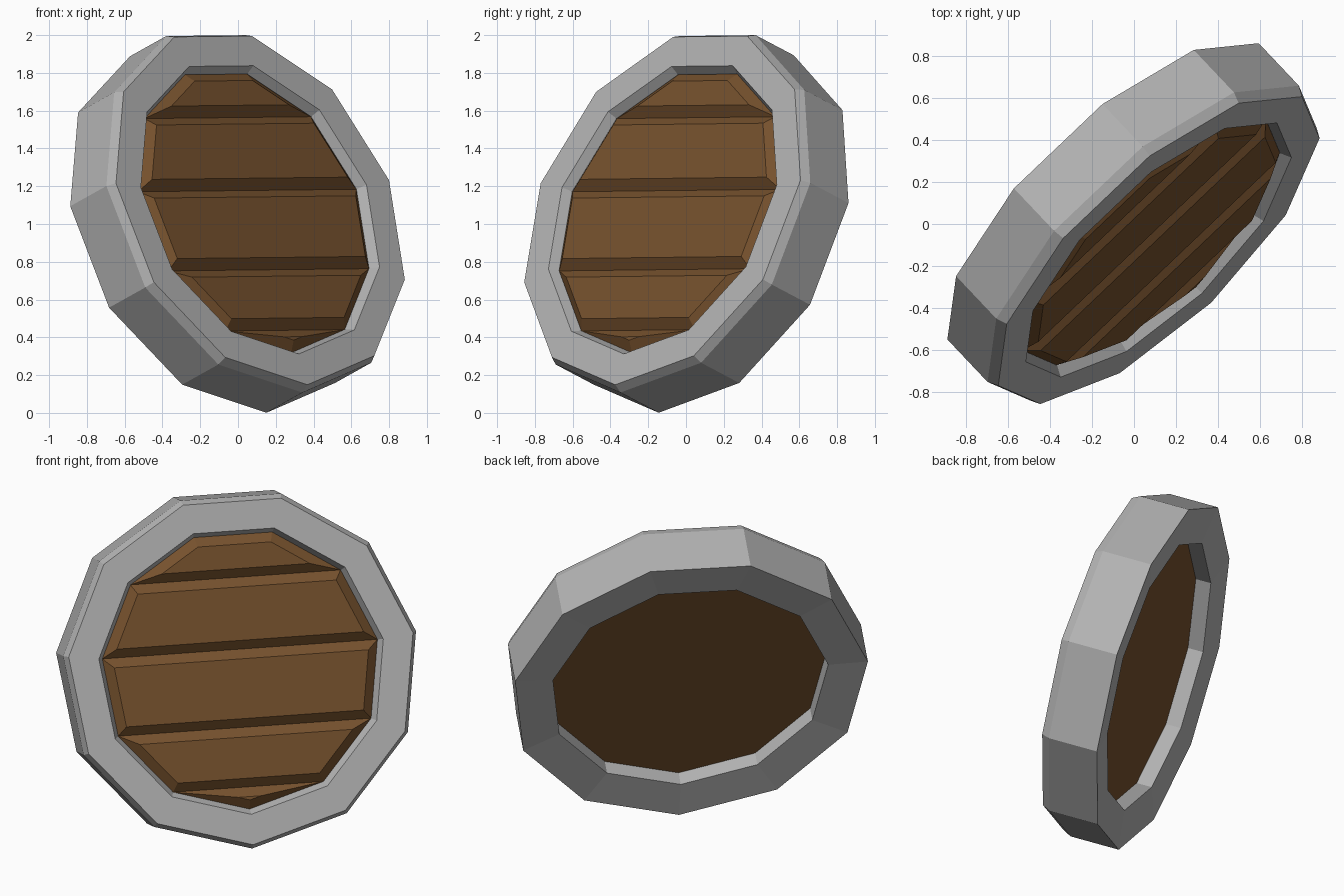
import bpy, bmesh
from math import sin, cos, radians, tau
from mathutils import Matrix, Vector

if "Cube" in bpy.data.objects:
    bpy.data.objects.remove(bpy.data.objects["Cube"])

SIDES = 11

# Shield frame: faces front right, leaning back
az, el = radians(46.6), radians(21)
n = Vector((cos(az) * cos(el), -sin(az) * cos(el), sin(el)))
u = Vector((sin(az), cos(az), 0))
v = n.cross(u)
frame = Matrix((u, v, n)).transposed().to_4x4()
frame.translation = (0.113, -0.118, 1.09)


def loop(bm, r, z):
    """Regular loop of vertices, the first one at the bottom."""
    angles = [radians(-89.5) + tau * k / SIDES for k in range(SIDES)]
    return [bm.verts.new((r * cos(a), r * sin(a), z)) for a in angles]


def bridge(bm, a, b):
    for k in range(SIDES):
        j = (k + 1) % SIDES
        bm.faces.new((a[k], a[j], b[j], b[k]))


def finish(bm, name, color):
    bmesh.ops.recalc_face_normals(bm, faces=bm.faces)
    mesh = bpy.data.meshes.new(name)
    bm.to_mesh(mesh)
    bm.free()
    mat = bpy.data.materials.new(name + "_color")
    mat.diffuse_color = color
    mat.use_nodes = True
    mat.node_tree.nodes["Principled BSDF"].inputs["Base Color"].default_value = mat.diffuse_color
    mesh.materials.append(mat)
    obj = bpy.data.objects.new(name, mesh)
    obj.matrix_world = frame
    bpy.context.collection.objects.link(obj)


# Metal rim: chamfered front edges, back face dished slightly inwards
bm = bmesh.new()
profile = [(0.833, 0), (1.008, 0), (1.033, -0.05),
           (1.033, -0.348), (0.806, -0.325), (0.806, -0.05)]
loops = [loop(bm, r, z) for r, z in profile]
for a, b in zip(loops, loops[1:] + loops[:1]):
    bridge(bm, a, b)
finish(bm, "shield_rim", (0.45, 0.45, 0.45, 1))

# Wooden board: front split into planks, each inset and raised
bm = bmesh.new()
front = loop(bm, 0.806, -0.055)
back = loop(bm, 0.806, -0.232)
bridge(bm, back, front)
bm.faces.new(back[::-1])
planks = [bm.faces.new((front[0], front[1], front[10]))]
for k in range(1, 5):
    planks.append(bm.faces.new((front[k], front[k + 1], front[10 - k], front[11 - k])))
bm.normal_update()
bmesh.ops.inset_individual(bm, faces=planks, thickness=0.053, depth=0.043,
                           use_even_offset=True)
finish(bm, "shield_planks", (0.18, 0.082, 0.026, 1))
